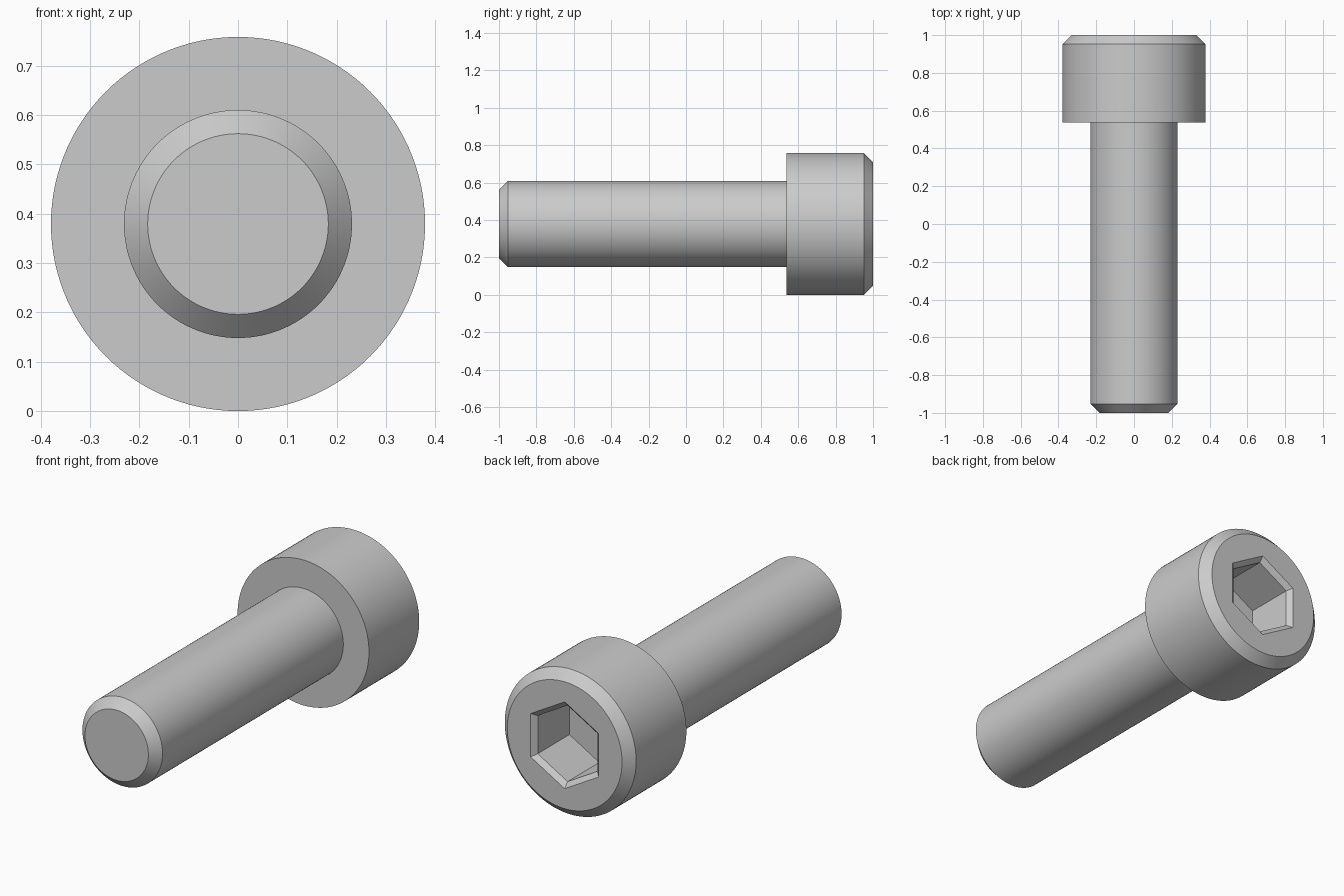
import bpy, bmesh, math

if "Cube" in bpy.data.objects:
    bpy.data.objects.remove(bpy.data.objects["Cube"], do_unlink=True)

SEG = 120            # sides of the round parts
HEAD_R = 0.379
SHAFT_R = 0.231
CHAMFER = 0.048
SEAT_Y = 0.538       # underside of the head
AXIS_Z = HEAD_R

steel = bpy.data.materials.new("grey_steel")
steel.use_nodes = True
grey = (0.6, 0.6, 0.6, 1)
steel.diffuse_color = grey
steel.node_tree.nodes["Principled BSDF"].inputs["Base Color"].default_value = grey


def ring(bm, radius, y, sides=SEG):
    """Ring of points around the screw axis, starting at the top."""
    angles = [math.pi / 2 + math.tau * i / sides for i in range(sides)]
    return [bm.verts.new((radius * math.cos(a), y, AXIS_Z + radius * math.sin(a)))
            for a in angles]


def bridge(bm, rings):
    """Join neighbouring rings that have the same number of sides."""
    for a, b in zip(rings, rings[1:]):
        n = len(a)
        for i in range(n):
            j = (i + 1) % n
            bm.faces.new((a[i], a[j], b[j], b[i]))


def finish(bm, name):
    mesh = bpy.data.meshes.new(name)
    bm.to_mesh(mesh)
    bm.free()
    mesh.materials.append(steel)
    obj = bpy.data.objects.new(name, mesh)
    bpy.context.collection.objects.link(obj)
    bpy.ops.object.select_all(action="DESELECT")
    obj.select_set(True)
    bpy.context.view_layer.objects.active = obj
    bpy.ops.object.shade_smooth_by_angle(angle=math.radians(30))


# Shaft: chamfered tip, open where it meets the head
bm = bmesh.new()
rings = [ring(bm, SHAFT_R - CHAMFER, -1),
         ring(bm, SHAFT_R, -1 + CHAMFER),
         ring(bm, SHAFT_R, SEAT_Y)]
bridge(bm, rings)
bm.faces.new(reversed(rings[0]))
bmesh.ops.recalc_face_normals(bm, faces=bm.faces)
if min(bm.faces, key=lambda f: f.calc_center_median().y).normal.y > 0:
    bmesh.ops.reverse_faces(bm, faces=bm.faces)
finish(bm, "shaft")

# Head: seat ring, side wall and chamfered back rim
bm = bmesh.new()
rings = [ring(bm, SHAFT_R, SEAT_Y),
         ring(bm, HEAD_R, SEAT_Y),
         ring(bm, HEAD_R, 1 - CHAMFER),
         ring(bm, HEAD_R - CHAMFER, 1)]
bridge(bm, rings)

# Hex socket: bevelled mouth, straight walls and flat floor
BEVEL = 0.024
key = 0.172          # half the width across flats
corner = 1 / math.cos(math.pi / 6)
socket = [ring(bm, (key + BEVEL) * corner, 1, 6),
          ring(bm, key * corner, 1 - BEVEL, 6),
          ring(bm, key * corner, 1 - 0.285, 6)]
bridge(bm, socket)
bm.faces.new(socket[-1])

# Flat back face between the rim and the socket mouth, in six sectors
rim, mouth = rings[-1], socket[0]
step = SEG // 6
for k in range(6):
    arc = [rim[(k * step + i) % SEG] for i in range(step + 1)]
    bm.faces.new(arc + [mouth[(k + 1) % 6], mouth[k]])
bmesh.ops.recalc_face_normals(bm, faces=bm.faces)
if max(bm.faces, key=lambda f: f.calc_center_median().y).normal.y < 0:
    bmesh.ops.reverse_faces(bm, faces=bm.faces)
finish(bm, "head")
